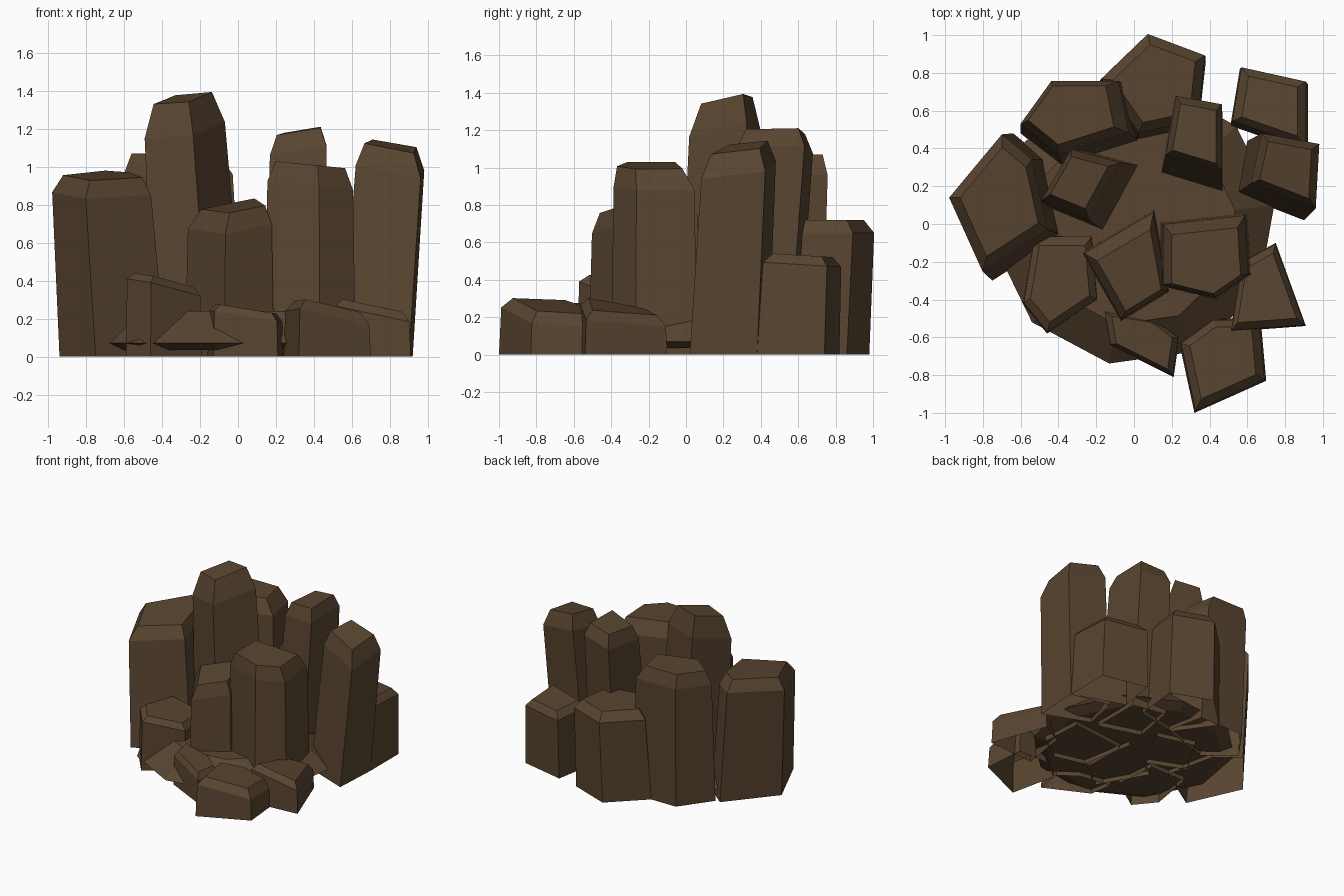
import bpy
import bmesh
from math import cos, sin, tau
from mathutils import Vector

default_cube = bpy.data.objects.get("Cube")
if default_cube:
    bpy.data.objects.remove(default_cube, do_unlink=True)

# One flat stone colour
stone = bpy.data.materials.new("dark_brown_stone")
stone.use_nodes = True
colour = (0.1, 0.06, 0.03, 1)
stone.diffuse_color = colour
stone.node_tree.nodes["Principled BSDF"].inputs["Base Color"].default_value = colour


def loft(name, rings, closed_bottom=False):
    """Skin a stack of closed rings, cap the top and link the object."""
    bm = bmesh.new()
    stack = [[bm.verts.new(point) for point in ring] for ring in rings]
    for lower, upper in zip(stack, stack[1:]):
        for i in range(len(lower)):
            j = (i + 1) % len(lower)
            bm.faces.new((lower[i], lower[j], upper[j], upper[i]))
    bm.faces.new(stack[-1])
    if closed_bottom:
        bm.faces.new(stack[0][::-1])
    mesh = bpy.data.meshes.new(name)
    bm.to_mesh(mesh)
    bm.free()
    mesh.materials.append(stone)
    obj = bpy.data.objects.new(name, mesh)
    bpy.context.collection.objects.link(obj)
    return obj


def column(name, foot, height, bevel, lean=(0, 0), slope=(0, 0), taper=0.92,
           crown=0.74, crown_shift=(0, 0)):
    """Leaning stone column, open below: foot and shoulder outlines, sloping cut top."""
    outline = [Vector(point) for point in foot]
    centre = sum(outline, Vector((0, 0))) / len(outline)
    lean, slope = Vector(lean), Vector(slope)

    def ring(scale, shift, level, tilt):
        points = []
        for corner in outline:
            arm = (corner - centre) * scale
            spot = centre + shift + arm
            points.append((spot.x, spot.y, level + tilt * slope.dot(arm)))
        return points

    return loft(name, [ring(1, lean * 0, 0, 0),
                       ring(taper, lean, height - bevel, 1),
                       ring(crown, lean + Vector(crown_shift), height, 1)])


# Tall columns at the back and sides
column("left_column",
       [(-.94, .12), (-.75, -.3), (-.38, -.06), (-.47, .34), (-.64, .48)],
       height=.955, bevel=.09, lean=(-.06, .02), slope=(0, .09), taper=.93)
column("back_left_column",
       [(-.6, .48), (-.38, .3), (.03, .43), (-.03, .73), (-.42, .73)],
       height=1.07, bevel=.11, lean=(-.03, .045), taper=.91, crown=.72,
       crown_shift=(-.02, .01))
column("back_column",
       [(-.2, .73), (.01, .43), (.34, .5), (.38, .86), (.06, .98)],
       height=.72, bevel=.07, lean=(.01, .04), taper=.95, crown=.75)
column("tallest_column",
       [(-.44, .08), (-.15, -.04), (.04, .31), (-.26, .39)],
       height=1.36, bevel=.17, lean=(-.08, .03), slope=(.13, .16), taper=.88,
       crown=.64, crown_shift=(-.01, .01))
column("back_right_column",
       [(.14, .25), (.47, .15), (.47, .55), (.2, .6)],
       height=1.19, bevel=.1, lean=(.01, .1), slope=(.17, .02), taper=.9, crown=.7)
column("far_right_column",
       [(.51, .52), (.92, .38), (.92, .74), (.56, .82)],
       height=.53, bevel=.05, lean=(0, .02), slope=(0, -.06), taper=.95, crown=.72)
column("right_column",
       [(.54, .16), (.9, .02), (.92, .38), (.6, .44)],
       height=1.11, bevel=.12, lean=(.07, .05), slope=(-.15, .13), taper=.95, crown=.72)

# Middle columns
column("centre_right_column",
       [(.14, -.33), (.43, -.4), (.62, -.27), (.6, .06), (.14, .01)],
       height=1.01, bevel=.11, slope=(-.1, 0), taper=.94, crown=.76,
       crown_shift=(0, -.02))
column("centre_column",
       [(-.28, -.15), (-.07, -.52), (.19, -.36), (.11, .08)],
       height=.79, bevel=.1, slope=(.12, .14), taper=.94, crown=.72,
       crown_shift=(.01, -.02))

# Low stones along the front
column("low_left_stone",
       [(-.59, -.42), (-.46, -.58), (-.19, -.4), (-.22, -.06), (-.53, -.06)],
       height=.4, bevel=.04, slope=(-.23, -.06), taper=.97, crown=.78)
column("low_front_stone",
       [(-.16, -.46), (-.13, -.64), (.21, -.81), (.24, -.6), (.1, -.5)],
       height=.25, bevel=.04, slope=(-.16, 0), taper=.97, crown=.8)
column("low_corner_stone",
       [(.24, -.63), (.32, -1), (.7, -.83), (.67, -.5), (.42, -.5)],
       height=.26, bevel=.06, slope=(-.2, -.08), taper=.96, crown=.76)
column("low_right_stone",
       [(.51, -.57), (.91, -.54), (.75, -.1), (.57, -.2)],
       height=.25, bevel=.05, slope=(-.2, -.15), taper=.97, crown=.78)


# Wide shallow slab holding the columns together
def slab_ring(radius, level, sides=10):
    angles = [tau * (i + 0.22) / sides for i in range(sides)]
    return [(radius * cos(a), radius * sin(a), level) for a in angles]


loft("base_slab", [slab_ring(.66, .035), slab_ring(.75, .07), slab_ring(.54, .24)],
     closed_bottom=True)
